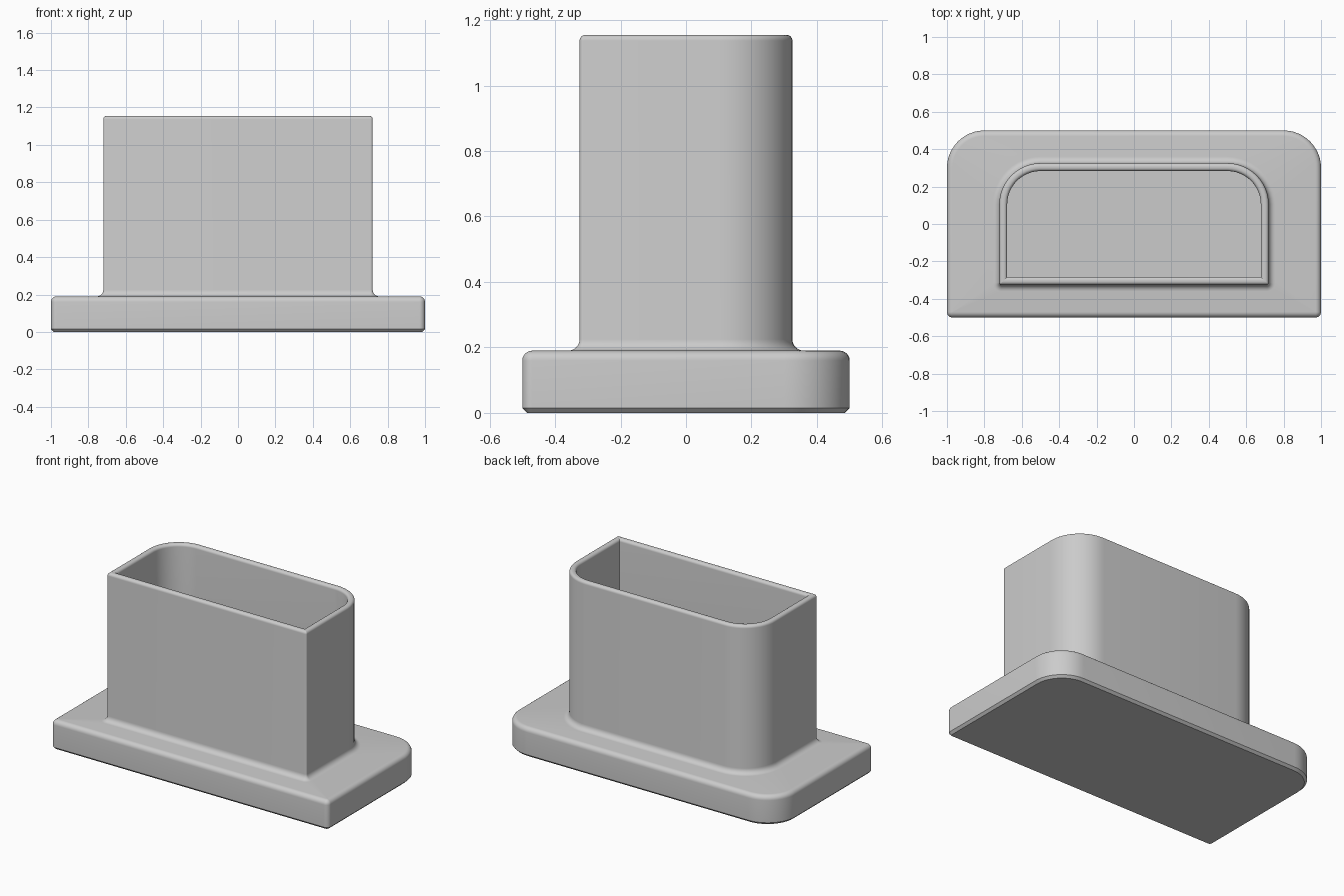
import bpy
import bmesh
from math import cos, sin, pi, radians

cube = bpy.data.objects.get("Cube")
if cube:
    bpy.data.objects.remove(cube, do_unlink=True)

grey = bpy.data.materials.new("plain grey")
grey.use_nodes = True
colour = (0.6, 0.6, 0.6, 1)
grey.diffuse_color = colour
grey.node_tree.nodes["Principled BSDF"].inputs["Base Color"].default_value = colour

FLANGE = dict(hx=1.0, hy=0.5, back=0.2, front=0.03)
SLEEVE = dict(hx=0.72, hy=0.325, back=0.22, front=0.012)
STEPS = 12
FLANGE_TOP, RIM_TOP, FLOOR = 0.19, 1.155, 0.19
WALL = 0.042


def ring(bm, shape, grow, z):
    """Rectangle with wide back corners and tight front corners, offset by grow."""
    hx, hy = shape["hx"] + grow, shape["hy"] + grow
    verts = []
    for i, (sx, sy) in enumerate([(1, 1), (-1, 1), (-1, -1), (1, -1)]):
        r = max((shape["back"] if sy > 0 else shape["front"]) + grow, 0.0005)
        for k in range(STEPS + 1):
            a = (i + k / STEPS) * pi / 2
            verts.append(bm.verts.new((sx * (hx - r) + r * cos(a),
                                       sy * (hy - r) + r * sin(a), z)))
    return verts


def arc(centre, z, r, start, end, n=6):
    """Fillet section as (offset, height) pairs."""
    angles = [radians(start + (end - start) * i / n) for i in range(n + 1)]
    return [(centre + r * cos(a), z + r * sin(a)) for a in angles]


def loft(name, sections):
    bm = bmesh.new()
    rings = [ring(bm, shape, grow, z) for shape, grow, z in sections]
    for low, high in zip(rings, rings[1:]):
        for i in range(len(low)):
            j = (i + 1) % len(low)
            bm.faces.new((low[i], low[j], high[j], high[i]))
    bm.faces.new(rings[0][::-1])
    bm.faces.new(rings[-1])
    bmesh.ops.recalc_face_normals(bm, faces=bm.faces)
    mesh = bpy.data.meshes.new(name)
    bm.to_mesh(mesh)
    bm.free()
    mesh.materials.append(grey)
    obj = bpy.data.objects.new(name, mesh)
    bpy.context.collection.objects.link(obj)
    bpy.ops.object.select_all(action="DESELECT")
    obj.select_set(True)
    bpy.context.view_layer.objects.active = obj
    bpy.ops.object.shade_smooth_by_angle(angle=radians(30))
    return obj


# Flange: chamfered below, rounded above
flange = [(-0.015, 0), (0, 0.015)] + arc(-0.03, FLANGE_TOP - 0.03, 0.03, 0, 90)
# Sleeve: concave foot fillet, rounded rim, then down the pocket to its floor
foot = arc(0.035, FLANGE_TOP + 0.035, 0.035, 270, 180)
rim = arc(-0.018, RIM_TOP - 0.018, 0.018, 0, 90)
lip = arc(0.018 - WALL, RIM_TOP - 0.018, 0.018, 90, 180)
pocket = [(-WALL, FLOOR)]

loft("flanged_sleeve",
     [(FLANGE, g, z) for g, z in flange]
     + [(SLEEVE, g, z) for g, z in foot + rim + lip + pocket])
